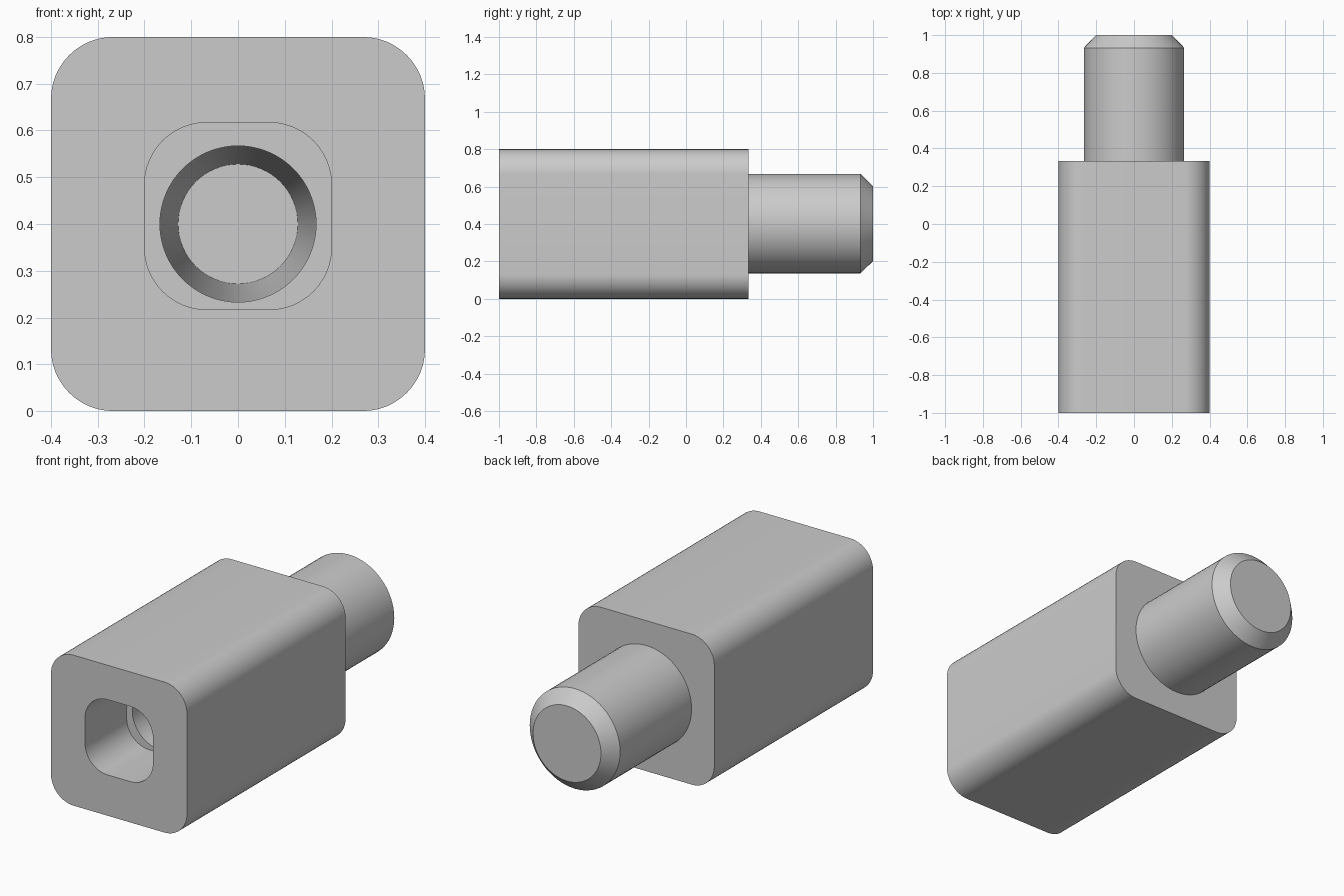
import bpy, bmesh, math

cube = bpy.data.objects.get("Cube")
if cube:
    bpy.data.objects.remove(cube, do_unlink=True)

grey = bpy.data.materials.new("plain grey")
grey.use_nodes = True
grey.diffuse_color = (0.6, 0.6, 0.6, 1)
grey.node_tree.nodes["Principled BSDF"].inputs["Base Color"].default_value = (0.6, 0.6, 0.6, 1)


def circle(radius, z, steps=64):
    return [(radius * math.cos(2 * math.pi * i / steps),
             z + radius * math.sin(2 * math.pi * i / steps)) for i in range(steps)]


def rounded_square(half, radius, z, steps=12):
    """Outline in x and z with four rounded corners."""
    points = []
    for corner, (sx, sz) in enumerate([(1, 1), (-1, 1), (-1, -1), (1, -1)]):
        for i in range(steps + 1):
            a = math.pi / 2 * (corner + i / steps)
            points.append((sx * (half - radius) + radius * math.cos(a),
                           z + sz * (half - radius) + radius * math.sin(a)))
    return points


def loft(name, sections):
    """Closed solid through (y, outline) sections along the y axis."""
    bm = bmesh.new()
    rings = [[bm.verts.new((x, y, z)) for x, z in outline] for y, outline in sections]
    for a, b in zip(rings, rings[1:]):
        for i in range(len(a)):
            j = (i + 1) % len(a)
            bm.faces.new((a[i], a[j], b[j], b[i]))
    bm.faces.new(rings[0])
    bm.faces.new(rings[-1])
    bmesh.ops.recalc_face_normals(bm, faces=bm.faces)
    mesh = bpy.data.meshes.new(name)
    bm.to_mesh(mesh)
    bm.free()
    mesh.materials.append(grey)
    obj = bpy.data.objects.new(name, mesh)
    bpy.context.collection.objects.link(obj)
    return obj


def activate(obj):
    bpy.ops.object.select_all(action='DESELECT')
    obj.select_set(True)
    bpy.context.view_layer.objects.active = obj


def cut(obj, cutter):
    cutter.hide_render = True
    mod = obj.modifiers.new("cut", 'BOOLEAN')
    mod.operation = 'DIFFERENCE'
    mod.solver = 'EXACT'
    mod.object = cutter
    activate(obj)
    bpy.ops.object.modifier_apply(modifier=mod.name)
    bpy.data.objects.remove(cutter, do_unlink=True)


# Rounded square body
block = rounded_square(0.4, 0.133, 0.4)
body = loft("body", [(-1, block), (0.333, block)])

# Square socket in the front, then a tapered blind bore behind it
socket = rounded_square(0.2, 0.133, 0.417)
cut(body, loft("socket_cutter", [(-1.1, socket), (-0.65, socket)]))
cut(body, loft("bore_cutter", [(-0.7, circle(0.167, 0.4)), (-0.6, circle(0.167, 0.4)),
                               (0.2, circle(0.128, 0.4))]))

# Round pin with a chamfered tip
pin = loft("pin", [(0.32, circle(0.266, 0.402)), (0.933, circle(0.266, 0.402)),
                   (1, circle(0.2, 0.402))])

for obj in (body, pin):
    activate(obj)
    bpy.ops.object.shade_smooth_by_angle(angle=math.radians(30))
